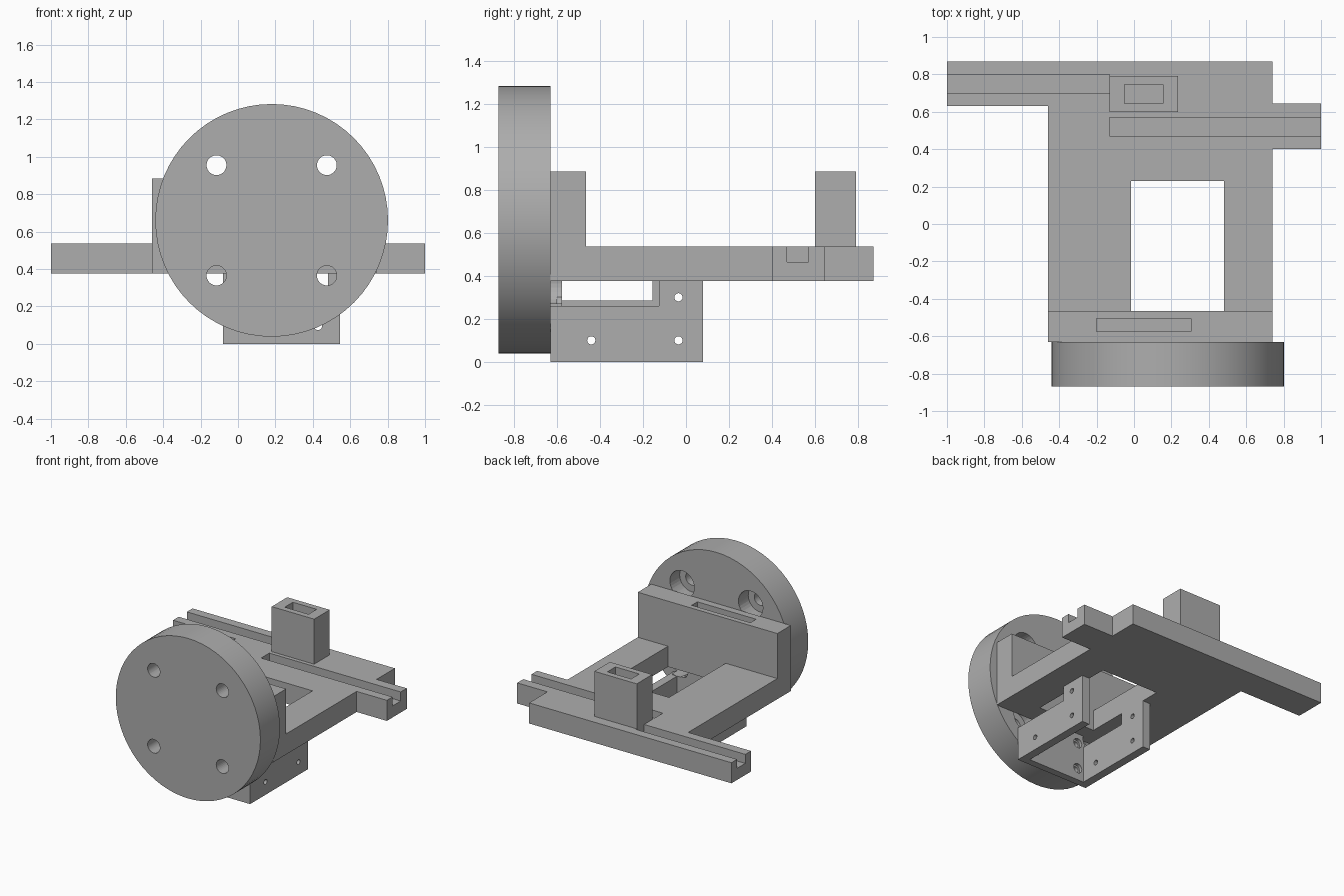
import bpy
import bmesh
from math import radians, pi
from mathutils import Matrix, Vector

cube = bpy.data.objects.get("Cube")
if cube:
    bpy.data.objects.remove(cube, do_unlink=True)

GREY = (0.42, 0.42, 0.42, 1)
mat = bpy.data.materials.new("plain grey")
mat.use_nodes = True
mat.diffuse_color = GREY
mat.node_tree.nodes["Principled BSDF"].inputs["Base Color"].default_value = GREY


def finish(name, bm):
    bmesh.ops.recalc_face_normals(bm, faces=bm.faces)
    mesh = bpy.data.meshes.new(name)
    bm.to_mesh(mesh)
    bm.free()
    mesh.materials.append(mat)
    obj = bpy.data.objects.new(name, mesh)
    bpy.context.collection.objects.link(obj)
    return obj


def box(name, x, y, z):
    """Box from three (low, high) ranges."""
    bm = bmesh.new()
    bmesh.ops.create_cube(bm, size=1)
    lo, hi = Vector((x[0], y[0], z[0])), Vector((x[1], y[1], z[1]))
    size = hi - lo
    for v in bm.verts:
        v.co = Vector([c * s for c, s in zip(v.co, size)]) + (lo + hi) / 2
    return finish(name, bm)


def rod(name, axis, centre, radius, span, sides=32):
    """Cylinder along x or y; centre gives the other two coordinates."""
    bm = bmesh.new()
    mid = (span[0] + span[1]) / 2
    if axis == "x":
        place = Matrix.Translation((mid, *centre)) @ Matrix.Rotation(pi / 2, 4, "Y")
    else:
        place = Matrix.Translation((centre[0], mid, centre[1])) @ Matrix.Rotation(pi / 2, 4, "X")
    bmesh.ops.create_cone(bm, cap_ends=True, segments=sides, radius1=radius,
                          radius2=radius, depth=span[1] - span[0], matrix=place)
    return finish(name, bm)


def prism(name, outline, z):
    """Flat outline in x and y, extruded between two heights."""
    bm = bmesh.new()
    face = bm.faces.new([bm.verts.new((x, y, z[0])) for x, y in outline])
    top = bmesh.ops.extrude_face_region(bm, geom=[face])["geom"]
    moved = [g for g in top if isinstance(g, bmesh.types.BMVert)]
    bmesh.ops.translate(bm, vec=(0, 0, z[1] - z[0]), verts=moved)
    return finish(name, bm)


def carve(obj, *cutters, mode="DIFFERENCE"):
    bpy.ops.object.select_all(action="DESELECT")
    bpy.context.view_layer.objects.active = obj
    obj.select_set(True)
    for cutter in cutters:
        mod = obj.modifiers.new("carve", "BOOLEAN")
        mod.operation = mode
        mod.solver = "EXACT"
        mod.object = cutter
        bpy.ops.object.modifier_apply(modifier=mod.name)
        bpy.data.objects.remove(cutter, do_unlink=True)
    bpy.ops.object.shade_smooth_by_angle(angle=radians(30))


# Main dimensions
BACK, DISC_BACK = 0.87, -0.63
LEFT, RIGHT = 0.74, -0.46
BASE, DECK, TALL = 0.375, 0.535, 0.885
BOLT_X, BOLT_Z = (-0.115, 0.475), (0.365, 0.955)
INNER_X, OUTER_X = (-0.015, 0.48), (-0.08, 0.545)

# Round mounting disc with four counterbored bolt holes
disc = rod("mounting_disc", "y", (0.18, 0.66), 0.622, (-BACK, DISC_BACK), 64)
for bx in BOLT_X:
    for bz in BOLT_Z:
        carve(disc, rod("bolt_hole", "y", (bx, bz), 0.053, (-1, -0.5)),
              rod("counterbore", "y", (bx, bz), 0.105, (-0.75, -0.5)))

# Deck plate with two staggered arms, a window and two rail grooves
deck = prism("deck_plate", [
    (RIGHT, DISC_BACK), (LEFT, DISC_BACK), (LEFT, 0.4), (1, 0.4), (1, 0.645),
    (LEFT, 0.645), (LEFT, BACK), (-1, BACK), (-1, 0.63), (RIGHT, 0.63)], (BASE, DECK))
carve(deck, box("window", INNER_X, (-0.465, 0.23), (0.2, 0.7)),
      box("right_groove", (-1.1, -0.13), (0.7, 0.8), (0.465, 0.7)),
      box("left_groove", (-0.13, 1.1), (0.47, 0.57), (0.465, 0.7)))

# Upright wall behind the disc with a slot in its top
wall = box("upright_wall", (RIGHT, LEFT), (DISC_BACK, -0.465), (DECK, TALL))
carve(wall, box("wall_slot", (-0.2, 0.305), (-0.575, -0.505), (0.6, 1)))

# Socket post on the deck
post = box("socket_post", (-0.13, 0.235), (0.6, 0.79), (DECK, TALL))
carve(post, box("socket", (-0.05, 0.155), (0.645, 0.745), (0.6, 1)))

# Three-sided bracket under the deck, open at the back and bottom
bracket = box("lower_bracket", OUTER_X, (DISC_BACK, 0.08), (0, BASE))
carve(bracket, box("cavity", INNER_X, (-0.575, 0.2), (-0.1, 0.5)),
      box("left_notch", (0.475, 0.6), (-0.575, -0.125), (0.26, 0.5)),
      box("right_opening", (-0.2, 0.0), (-0.575, -0.155), (0.285, 0.5)))
for bx in BOLT_X:
    carve(bracket, rod("bolt_clearance", "y", (bx, BOLT_Z[0]), 0.105, (-0.7, -0.5)))
carve(bracket, box("left_corner", (0.52, 0.6), (-0.7, -0.5), (0.26, 0.5)))

# Small screw holes through the bracket sides and front
for y, z in [(-0.44, 0.1), (-0.035, 0.1), (-0.035, 0.3)]:
    carve(bracket, rod("side_screw", "x", (y, z), 0.019, (-0.3, 0.8), 20))
for x in (0.037, 0.428):
    for z in (0.095, 0.3):
        carve(bracket, rod("front_screw", "y", (x, z), 0.022, (-0.7, -0.5), 20),
              rod("screw_recess", "y", (x, z), 0.037, (-0.6, -0.5), 20))
